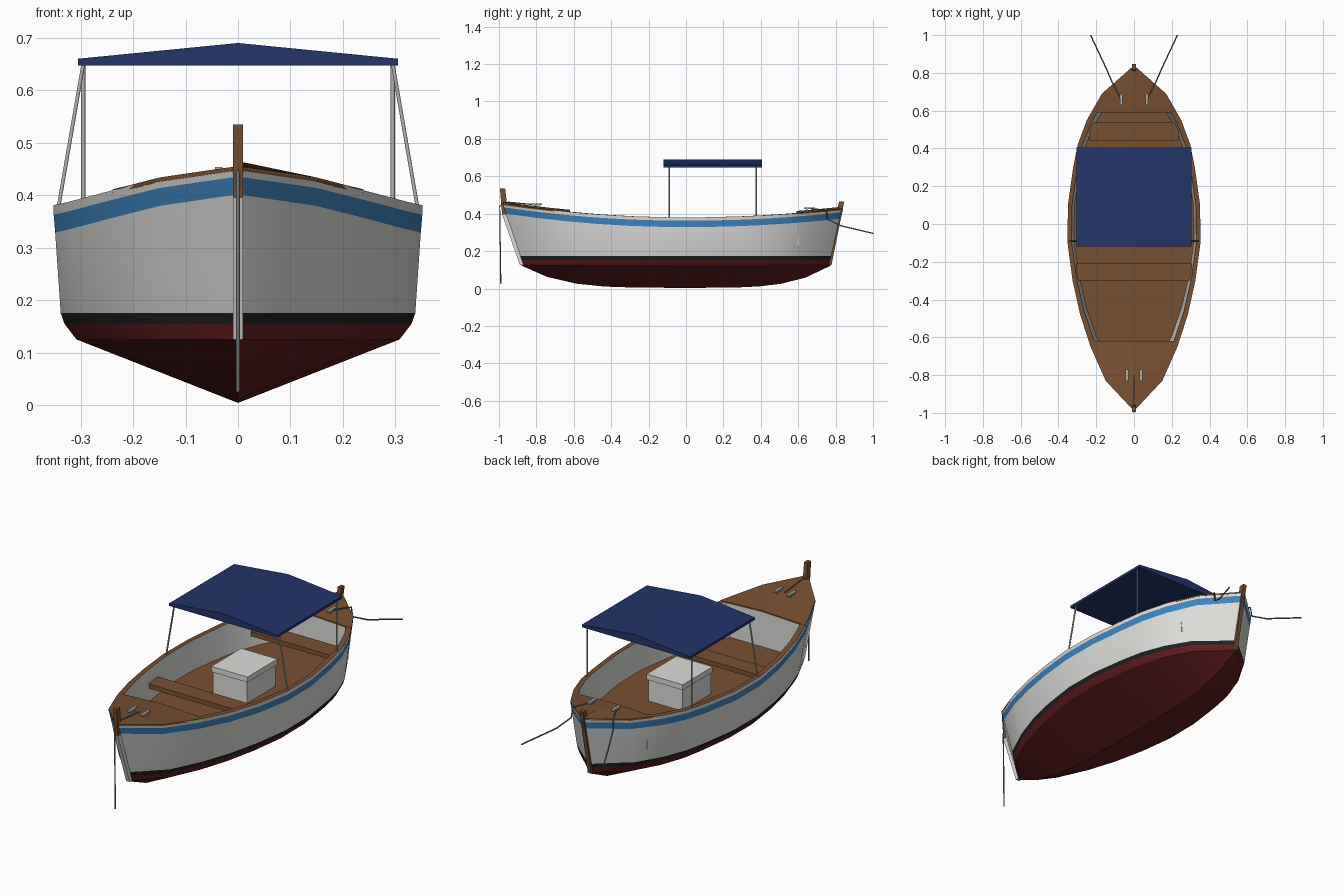
import bpy, bmesh
from mathutils import Vector

cube = bpy.data.objects.get("Cube")
if cube:
    bpy.data.objects.remove(cube)


def material(name, r, g, b):
    m = bpy.data.materials.new(name)
    m.use_nodes = True
    m.diffuse_color = (r, g, b, 1)
    m.node_tree.nodes["Principled BSDF"].inputs["Base Color"].default_value = (r, g, b, 1)
    return m


WHITE = material("white paint", .72, .73, .70)
BLUE = material("blue stripe", .05, .23, .52)
BLACK = material("black waterline", .013, .016, .016)
RED = material("dark red bottom", .12, .012, .014)
WOOD = material("brown wood", .19, .08, .032)
NAVY = material("navy canvas", .017, .036, .14)
METAL = material("grey metal", .45, .45, .43)
ROPE = material("rope grey", .16, .16, .155)


def finish(name, bm, mats, angle=None):
    bmesh.ops.remove_doubles(bm, verts=bm.verts, dist=1e-5)
    bmesh.ops.recalc_face_normals(bm, faces=bm.faces)
    me = bpy.data.meshes.new(name)
    bm.to_mesh(me)
    bm.free()
    for m in mats:
        me.materials.append(m)
    ob = bpy.data.objects.new(name, me)
    bpy.context.collection.objects.link(ob)
    if angle:
        bpy.ops.object.select_all(action='DESELECT')
        ob.select_set(True)
        bpy.context.view_layer.objects.active = ob
        bpy.ops.object.shade_smooth_by_angle(angle=angle)
    return ob


def box(name, lo, hi, mat):
    bm = bmesh.new()
    bmesh.ops.create_cube(bm, size=1)
    lo, hi = Vector(lo), Vector(hi)
    for v in bm.verts:
        v.co = (lo + hi) / 2 + v.co * (hi - lo)
    return finish(name, bm, [mat])


def prism(name, profile, offset, mat):
    # closed outline swept along an offset
    bm = bmesh.new()
    f = bm.faces.new([bm.verts.new(p) for p in profile])
    ext = bmesh.ops.extrude_face_region(bm, geom=[f], use_keep_orig=True)
    bmesh.ops.translate(bm, vec=offset,
                        verts=[g for g in ext["geom"] if isinstance(g, bmesh.types.BMVert)])
    return finish(name, bm, [mat])


def tube(name, points, radius, mat):
    cu = bpy.data.curves.new(name, 'CURVE')
    cu.dimensions = '3D'
    cu.bevel_depth = radius
    cu.bevel_resolution = 1
    cu.use_fill_caps = True
    sp = cu.splines.new('POLY')
    sp.points.add(len(points) - 1)
    for p, co in zip(sp.points, points):
        p.co = (*co, 1)
    cu.materials.append(mat)
    ob = bpy.data.objects.new(name, cu)
    bpy.context.collection.objects.link(ob)


# Plan outline at the sheer: (y, half width)
BOW, STERN = -.99, .84
PLAN = [(BOW, 0), (-.83, .15), (-.65, .23), (-.48, .285), (-.3, .325), (-.1, .352),
        (.1, .35), (.3, .322), (.42, .298), (.55, .25), (.69, .17), (STERN, 0)]
FLOOR = .235


def sheer(y):
    return .38 + (.075 if y < 0 else .065) * y * y


def half_width(y):
    for (a, wa), (b, wb) in zip(PLAN, PLAN[1:]):
        if a <= y <= b:
            return wa + (wb - wa) * (y - a) / (b - a)
    return 0


def level_y(y, z):
    # raked stem and stern shorten the outline towards the chine
    drop = (sheer(y) - z) / .32
    return y * (1 - (.11 if y < 0 else .085) * drop)


def section(y, w):
    # half section from keel over the gunwale to the middle of the floor
    top = sheer(y)
    t = abs(y / (BOW if y < 0 else STERN))
    pts = [(0, level_y(y, .125), .004 + .118 * t ** 4)]
    for z, k in ((.125, .875), (.155, .94), (.175, .96), (top - .052, .99),
                 (top - .018, .998), (top, 1)):
        pts.append((w * k, level_y(y, z), z))
    pts.append((max(w - .022, 0), y * .97, top))
    pts.append((max(w * .965 - .022, 0), level_y(y, FLOOR) * .97, FLOOR))
    pts.append((0, level_y(y, FLOOR) * .97, FLOOR))
    return pts


# Hull: outer skin, gunwale cap, inner skin and floor
MATS = [RED, BLACK, WHITE, BLUE, WOOD]
ROWS = [0, 0, 1, 2, 3, 2, 4, 2, 4]
bm = bmesh.new()
for side in (1, -1):
    grid = [[bm.verts.new((side * x, y, z)) for x, y, z in section(*p)] for p in PLAN]
    for a, b in zip(grid, grid[1:]):
        for i, m in enumerate(ROWS):
            bm.faces.new((a[i], a[i + 1], b[i + 1], b[i])).material_index = m
finish("hull", bm, MATS, .5)


def deck(name, ys):
    bm = bmesh.new()
    rows = []
    for y in ys:
        w, z = half_width(y), sheer(y)
        rows.append([bm.verts.new(p) for p in
                     ((-w, y, z + .002), (0, y, z + .012), (w, y, z + .002))])
    for a, b in zip(rows, rows[1:]):
        for i in (0, 1):
            bm.faces.new((a[i], a[i + 1], b[i + 1], b[i]))
    ob = finish(name, bm, [WOOD])
    mod = ob.modifiers.new("thickness", 'SOLIDIFY')
    mod.thickness = .008
    mod.offset = -1 if ob.data.polygons[0].normal.z > 0 else 1


deck("bow_deck", [-.985, -.83, -.72, -.62])
deck("stern_deck", [.59, .69, .835])


def bulkhead(name, y):
    w, z = half_width(y) - .012, sheer(y)
    prism(name, [(-w * .95, y, FLOOR), (w * .95, y, FLOOR), (w, y, z), (0, y, z + .006),
                 (-w, y, z)], (0, .008, 0), WHITE)


bulkhead("bow_bulkhead", -.63)
bulkhead("stern_bulkhead", .595)

# Stem and stern posts
def post(name, profile, mat):
    prism(name, [(-.01, y, z) for y, z in profile], (.02, 0, 0), mat)


post("stem", [(-.888, .125), (-.86, .125), (-.955, .395), (-.983, .395)], WHITE)
post("bow_post", [(-.983, .395), (-.95, .395), (-.967, .535), (-.995, .535)], WOOD)
post("stern_post", [(.75, .125), (.778, .125), (.846, .465), (.818, .465)], WOOD)

# Benches and engine box
box("front_bench", (-.305, -.3, .297), (.305, -.21, .32), WOOD)
box("rear_bench", (-.235, .44, .297), (.235, .54, .32), WOOD)
box("engine_box", (-.096, -.063, FLOOR), (.096, .166, .345), WHITE)
box("engine_box_lid", (-.102, -.069, .345), (.102, .172, .373), WHITE)

# Canopy with gabled top
prism("canopy", [(-.305, -.12, .647), (.305, -.12, .647), (.305, -.12, .66), (0, -.12, .69),
                 (-.305, -.12, .66)], (0, .525, 0), NAVY)

for side, label in ((1, "left"), (-1, "right")):
    # Canopy poles
    tube(f"{label}_front_pole", [(side * .342, -.09, .378), (side * .295, -.09, .65)], .004, METAL)
    tube(f"{label}_rear_pole", [(side * .295, .375, .385), (side * .295, .375, .65)], .004, METAL)
    # Cleats
    for end, x, y in (("bow", .037, -.8), ("stern", .068, .66)):
        z = sheer(y) + .006
        box(f"{label}_{end}_cleat_bar", (side * x - .007, y - .03, z + .012),
            (side * x + .007, y + .03, z + .02), METAL)
        for k in (-.012, .012):
            box(f"{label}_{end}_cleat_leg", (side * x - .005, y + k - .005, z - .008),
                (side * x + .005, y + k + .005, z + .013), METAL)
    # Stern mooring lines
    tube(f"{label}_stern_rope", [(side * .068, .66, .428), (side * .115, .75, .42),
                                 (side * .118, .757, .37), (side * .15, .83, .335),
                                 (side * .23, 1, .295)], .0035, ROPE)

# Anchor line at the bow
tube("bow_rope", [(0, -.8, .447), (0, -.95, .462), (0, -.996, .44), (0, -.99, .025)], .0035, ROPE)
